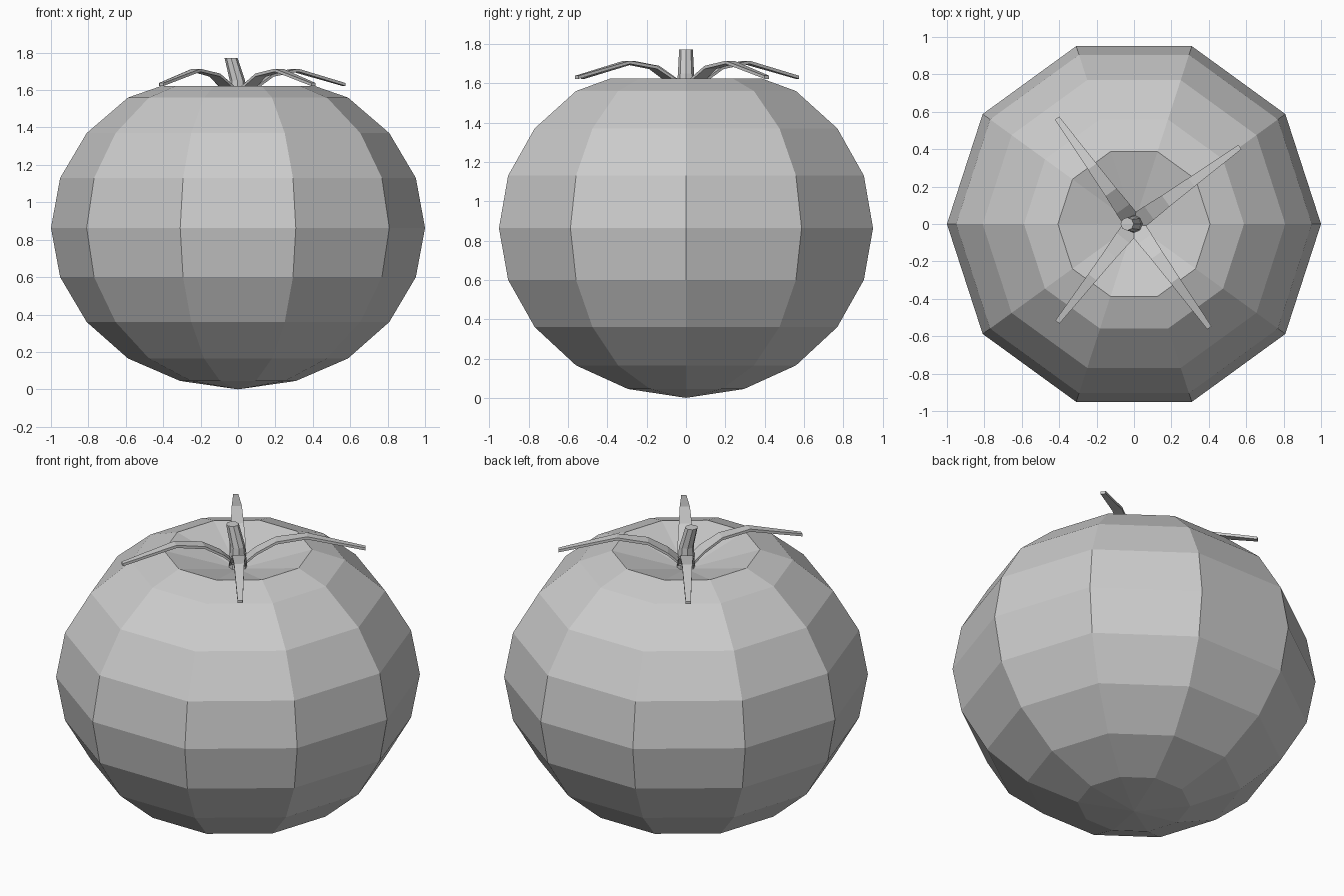
import bpy, bmesh
from math import sin, cos, pi, radians
from mathutils import Vector

if "Cube" in bpy.data.objects:
    bpy.data.objects.remove(bpy.data.objects["Cube"])


def finish(name, bm):
    bmesh.ops.recalc_face_normals(bm, faces=bm.faces[:])
    mesh = bpy.data.meshes.new(name)
    bm.to_mesh(mesh)
    bm.free()
    obj = bpy.data.objects.new(name, mesh)
    bpy.context.collection.objects.link(obj)
    return obj


def loft(bm, loops):
    """Join successive closed vertex loops with quads."""
    rings = [[bm.verts.new(p) for p in loop] for loop in loops]
    n = len(rings[0])
    for a, b in zip(rings, rings[1:]):
        for i in range(n):
            j = (i + 1) % n
            bm.faces.new((a[i], a[j], b[j], b[i]))
    return rings


def circle(x, z, r, n):
    return [(x + r * cos(2 * pi * i / n), r * sin(2 * pi * i / n), z) for i in range(n)]


# Fruit body: ten-sided squashed ball with a dimple at the top
profile = [(0.31, 0.045), (0.588, 0.165), (0.809, 0.36), (0.951, 0.60), (1.0, 0.863),
           (0.951, 1.13), (0.809, 1.37), (0.588, 1.56), (0.407, 1.623)]
bm = bmesh.new()
rings = loft(bm, [circle(0, z, r, 10) for r, z in profile])
for ring, z in ((rings[0], 0.0), (rings[-1], 1.51)):
    pole = bm.verts.new((0, 0, z))
    for i in range(10):
        bm.faces.new((ring[i], ring[(i + 1) % 10], pole))
finish("fruit_body", bm)

# Stem: short bent tapering stalk
bm = bmesh.new()
rings = loft(bm, [circle(x, z, r, 8) for x, z, r in
                  ((0, 1.51, 0.052), (-0.003, 1.65, 0.041), (-0.037, 1.772, 0.035))])
bm.faces.new(rings[0])
bm.faces.new(rings[-1])
finish("stem", bm)

# Leaves: thin arched tapering strips; (distance, height, half width)
arch = [(0.02, 1.54, 0.048), (0.10, 1.61, 0.044), (0.21, 1.672, 0.036),
        (0.38, 1.698, 0.028), (0.70, 1.622, 0.014)]
thick = 0.016
for k, (angle, length) in enumerate(((36, 1.0), (126, 1.0), (232, 0.95), (306, 0.98))):
    a = radians(angle)
    out, side = Vector((cos(a), sin(a), 0)), Vector((-sin(a), cos(a), 0))
    up = Vector((0, 0, thick))
    loops = []
    for d, z, w in arch:
        c = out * d * length + Vector((0, 0, z))
        loops.append([c - side * w, c + side * w, c + side * w + up, c - side * w + up])
    bm = bmesh.new()
    rings = loft(bm, loops)
    bm.faces.new(rings[0])
    bm.faces.new(rings[-1])
    finish(f"leaf_{k + 1}", bm)
